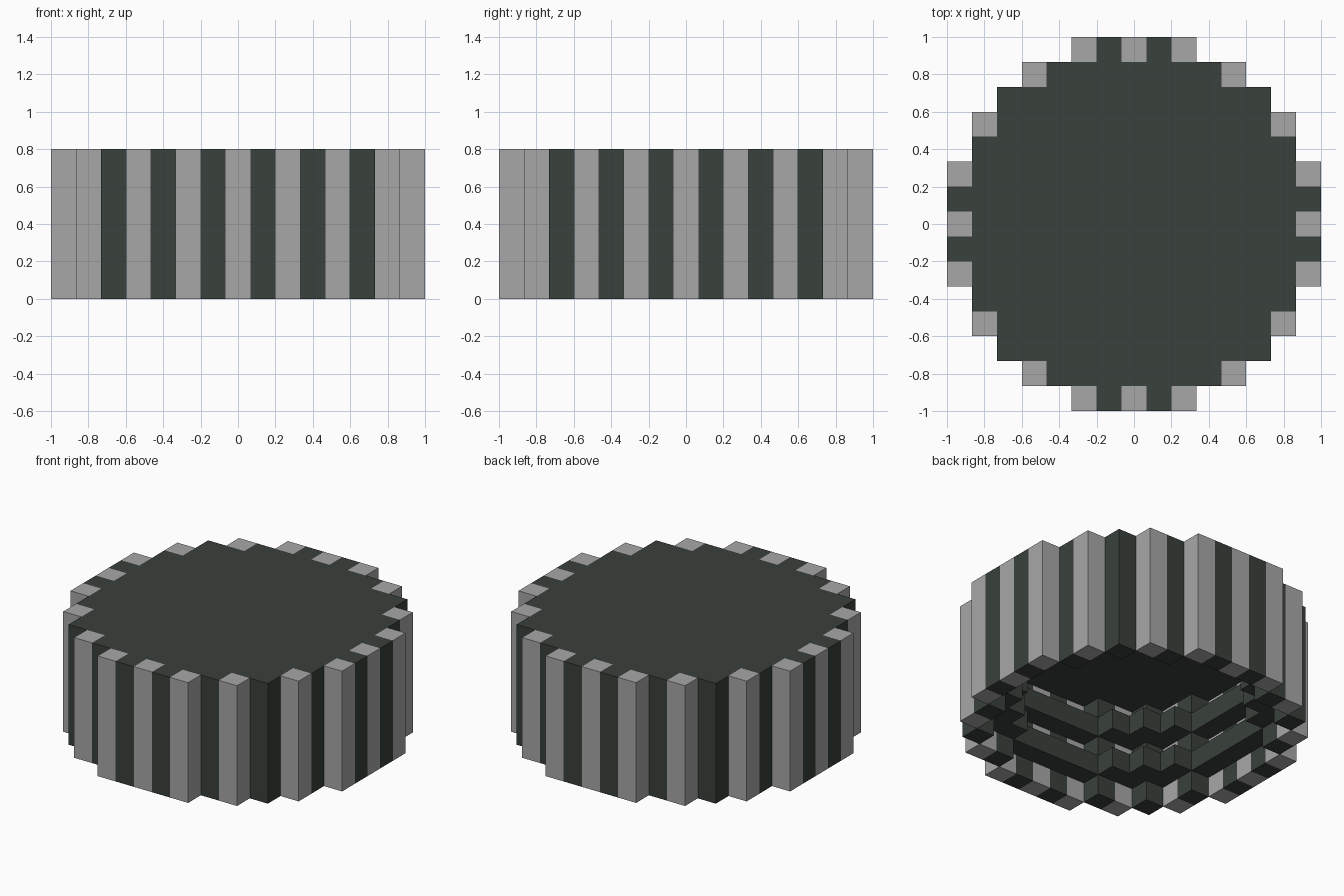
import bpy, bmesh
from mathutils import Vector

if "Cube" in bpy.data.objects:
    bpy.data.objects.remove(bpy.data.objects["Cube"], do_unlink=True)

U = 2 / 15          # size of one block
LAYERS = 6          # height in blocks
SIDES = [(1, 0), (-1, 0), (0, 1), (0, -1)]


def material(name, rgb):
    m = bpy.data.materials.new(name)
    m.use_nodes = True
    m.diffuse_color = (*rgb, 1)
    m.node_tree.nodes["Principled BSDF"].inputs["Base Color"].default_value = (*rgb, 1)
    return m


MATS = [material("dark_green_grey", (0.041, 0.052, 0.043)),
        material("light_grey", (0.39, 0.39, 0.39))]


def disc(diameter):
    """Cells of a stepped circle."""
    n = diameter // 2
    return {(i, j) for i in range(-n, n + 1) for j in range(-n, n + 1)
            if i * i + j * j <= diameter * diameter / 4}


OUTER, INNER, HOLE = disc(15), disc(13), disc(11)
WALL, RIB = OUTER - INNER, INNER - HOLE


def stripe(cell):
    """Every second block around the wall is light."""
    return int(cell in WALL and min(abs(cell[0]), abs(cell[1])) % 2 == 0)


def flat(bm, cell, z, up):
    """Horizontal face of one block."""
    pts = [(-.5, -.5), (.5, -.5), (.5, .5), (-.5, .5)]
    if not up:
        pts.reverse()
    f = bm.faces.new([bm.verts.new(((cell[0] + a) * U, (cell[1] + b) * U, z * U))
                      for a, b in pts])
    f.material_index = stripe(cell)


def side(bm, cell, d, z0, z1):
    """Vertical face of one block, facing direction d."""
    c = Vector((cell[0] + d[0] / 2, cell[1] + d[1] / 2, 0))
    t = Vector((-d[1], d[0], 0)) / 2
    lo, hi = Vector((0, 0, z0)), Vector((0, 0, z1))
    pts = [c - t + lo, c + t + lo, c + t + hi, c - t + hi]
    bm.faces.new([bm.verts.new(p * U) for p in pts]).material_index = stripe(cell)


def part(name, cells, z0, z1, joined=frozenset(), top=True):
    """Block part; no side faces against the cells it is joined to."""
    bm = bmesh.new()
    for cell in sorted(cells):
        flat(bm, cell, z0, False)
        if top:
            flat(bm, cell, z1, True)
        for d in SIDES:
            n = (cell[0] + d[0], cell[1] + d[1])
            if n not in cells and n not in joined:
                side(bm, cell, d, z0, z1)
    bmesh.ops.remove_doubles(bm, verts=bm.verts, dist=1e-4)
    me = bpy.data.meshes.new(name)
    bm.to_mesh(me)
    bm.free()
    for m in MATS:
        me.materials.append(m)
    bpy.context.collection.objects.link(bpy.data.objects.new(name, me))


# Striped wall, one block thick
part("striped_wall", WALL, 0, LAYERS)

# Dark top slab inside the wall
part("top_slab", INNER, LAYERS - 1, LAYERS, joined=WALL)

# Two dark ribs around the inside
part("lower_rib", RIB, 1, 2, joined=WALL)
part("upper_rib", RIB, 3, 4, joined=WALL)
